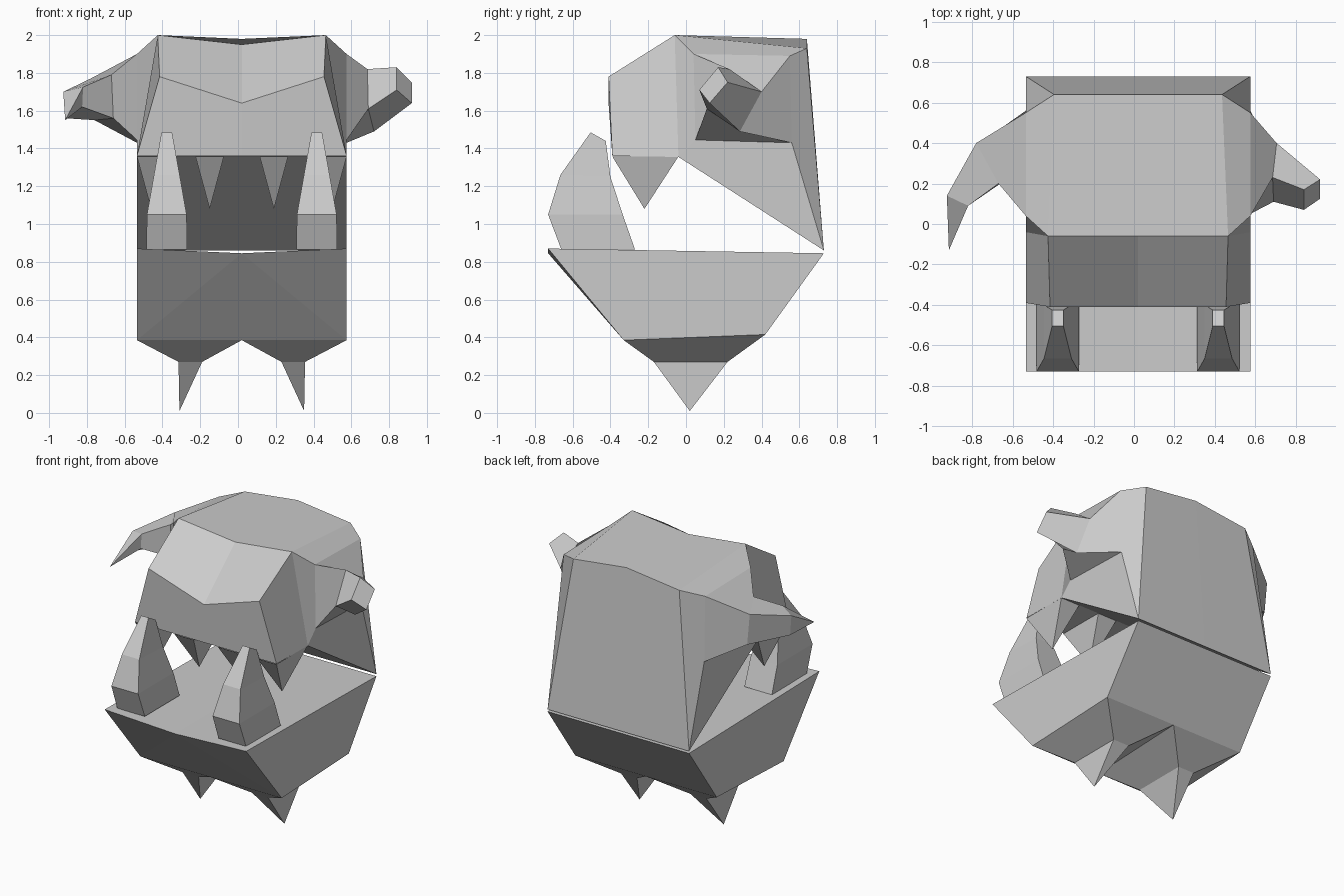
import bpy, bmesh

if "Cube" in bpy.data.objects:
    bpy.data.objects.remove(bpy.data.objects["Cube"])

CX = 0.02          # symmetry plane of the body
W = 0.555          # half width of skull and jaw


def finish(name, bm, mirror=False):
    bmesh.ops.remove_doubles(bm, verts=bm.verts, dist=0.0005)
    bmesh.ops.recalc_face_normals(bm, faces=bm.faces)
    me = bpy.data.meshes.new(name)
    bm.to_mesh(me)
    bm.free()
    ob = bpy.data.objects.new(name, me)
    bpy.context.collection.objects.link(ob)
    ob.location.x = CX
    if mirror:
        m = ob.modifiers.new("mirror", 'MIRROR')
        m.use_clip = True
    return ob


def add_loft(bm, rings):
    """Skin a stack of rings; a single-point ring closes to a tip."""
    n = max(len(r) for r in rings)
    loops = []
    for r in rings:
        if len(r) == 1:
            loops.append([bm.verts.new(r[0])] * n)
        else:
            loops.append([bm.verts.new(p) for p in r])
    for a, b in zip(loops, loops[1:]):
        for i in range(n):
            j = (i + 1) % n
            vs = list(dict.fromkeys((a[i], a[j], b[j], b[i])))
            bm.faces.new(vs)
    return loops


def loft(name, rings, cap_start=False, cap_end=False, mirror=False):
    bm = bmesh.new()
    loops = add_loft(bm, rings)
    if cap_start:
        bm.faces.new(loops[0])
    if cap_end:
        bm.faces.new(loops[-1])
    return finish(name, bm, mirror)


def rect(x0, x1, y0, y1, z):
    return [(x0, y0, z), (x1, y0, z), (x1, y1, z), (x0, y1, z)]


# Skull: centre profile bridged to side profile, then a cheek around the horn socket
centre = [(0, -.06, 1.95), (0, -.41, 1.64), (0, -.39, 1.36),
          (0, -.04, 1.355), (0, .73, .86), (0, .64, 1.98)]
side = [(.445, -.06, 2.0), (.435, -.41, 1.78), (W, -.39, 1.36),
        (W, -.04, 1.355), (W, .73, .86), (.415, .64, 1.93)]
socket = [(W, .04, 1.9), (W, .55, 1.89), (W, .56, 1.43), (W, .05, 1.445)]
bm = bmesh.new()
brow, front, lip, roof, hinge, back = add_loft(bm, [centre, side])[1]
a, b, c, d = [bm.verts.new(p) for p in socket]
for f in ((brow, front, lip, roof), (brow, roof, d, a), (roof, hinge, c, d),
          (hinge, back, b, c), (back, brow, a, b)):
    bm.faces.new(f)
finish("skull", bm, True)

# Broken horn on the right
loft("broken_horn", [
    socket,
    [(.665, .23, 1.82), (.685, .40, 1.70), (.70, .285, 1.49), (.67, .11, 1.61)],
    [(.82, .17, 1.83), (.90, .22, 1.75), (.90, .125, 1.64), (.82, .07, 1.71)],
], cap_end=True)

# Whole curved horn on the left
loft("curved_horn", [
    [(-x, y, z) for x, y, z in socket],
    [(-.69, .20, 1.79), (-.80, .40, 1.77), (-.78, .40, 1.55), (-.68, .20, 1.56)],
    [(-.84, .09, 1.725), (-.945, .14, 1.70), (-.935, .14, 1.56), (-.845, .09, 1.62)],
    [(-.935, -.13, 1.55)],
])

# Upper teeth
for x in (.48, .17):
    loft("upper_tooth", [rect(x - .075, x + .075, -.39, -.04, 1.357),
                         [(x, -.22, 1.08)]], mirror=True)

# Lower jaw: wedge with a slightly dipped front lip
top = [(-W, -.73, .87), (0, -.73, .845), (W, -.73, .87),
       (W, .73, .845), (0, .73, .845), (-W, .73, .845)]
bottom = [(-W, -.33, .385), (0, -.33, .385), (W, -.33, .385),
          (W, .42, .415), (0, .42, .415), (-W, .42, .415)]
bm = bmesh.new()
t, u = add_loft(bm, [top, bottom])
for q in ((0, 1, 4, 5), (1, 2, 3, 4)):
    bm.faces.new([t[i] for i in q])
# split the front panels toward the middle of the lip
bmesh.ops.connect_verts(bm, verts=[t[1], u[0]])
bmesh.ops.connect_verts(bm, verts=[t[1], u[2]])
finish("lower_jaw", bm)

# Chin spikes
loft("chin_spike", [
    [(0, -.33, .385), (W, -.33, .385), (W, .42, .415), (0, .42, .415)],
    rect(.21, .335, -.17, .22, .27),
    [(.33, .02, .01)],
], mirror=True)

# Tusks: (half width, front y, back y, front z, back z)
tusk = [(.108, -.66, -.27, .865, .865), (.105, -.73, -.335, 1.05, 1.05),
        (.068, -.665, -.40, 1.26, 1.25), (.028, -.505, -.425, 1.485, 1.44)]
loft("tusk", [[(.397 - w, y0, z0), (.397 + w, y0, z0),
               (.397 + w, y1, z1), (.397 - w, y1, z1)]
              for w, y0, y1, z0, z1 in tusk],
     cap_start=True, cap_end=True, mirror=True)
